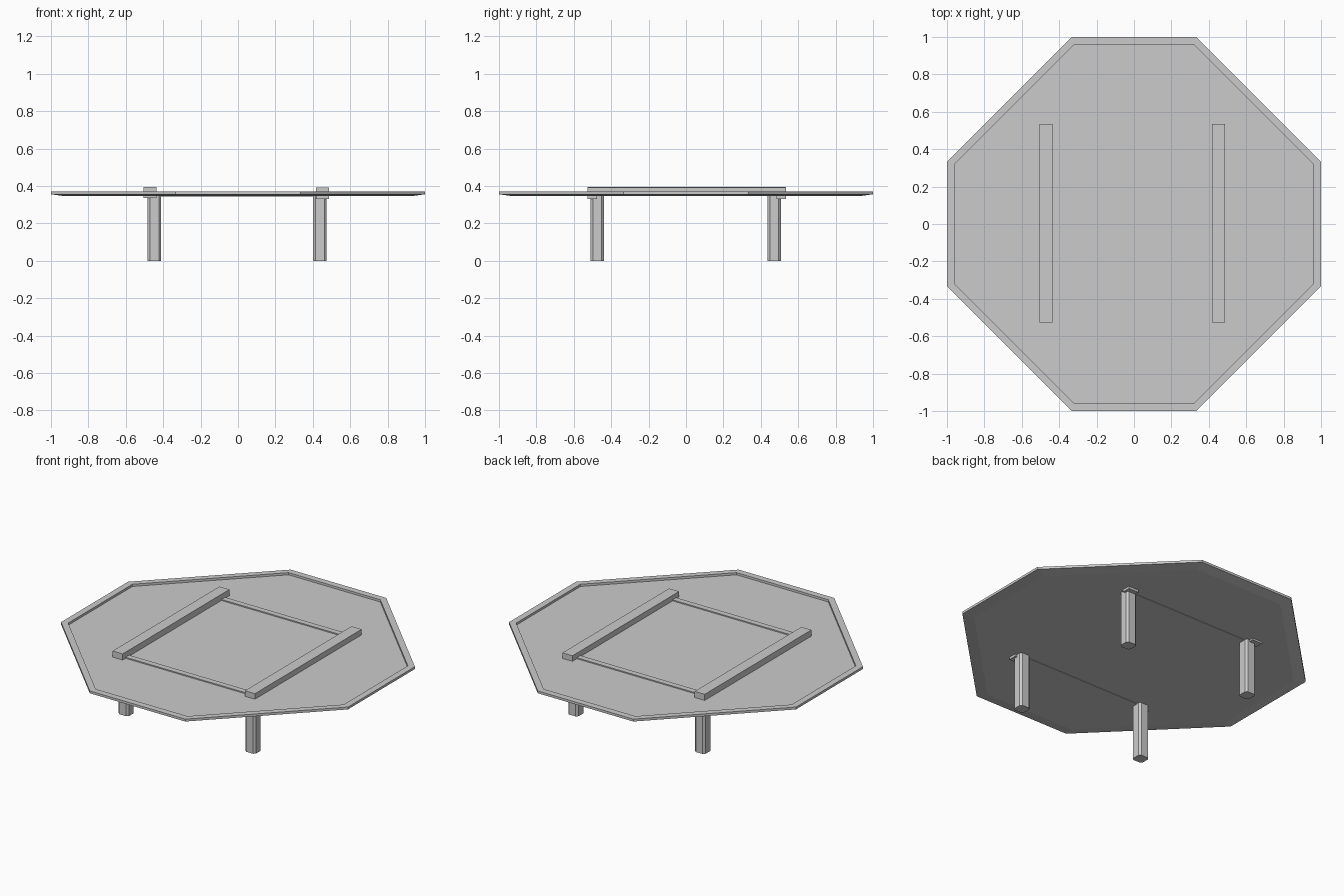
import bpy, bmesh

if "Cube" in bpy.data.objects:
    bpy.data.objects.remove(bpy.data.objects["Cube"])

# Octagon outline of half-size r, with proportional cut corners
def octagon(r, z):
    a = 0.333 * r
    return [(a, -r, z), (r, -a, z), (r, a, z), (a, r, z),
            (-a, r, z), (-r, a, z), (-r, -a, z), (-a, -r, z)]

def finish(name, bm):
    bmesh.ops.recalc_face_normals(bm, faces=bm.faces)
    me = bpy.data.meshes.new(name)
    bm.to_mesh(me)
    bm.free()
    ob = bpy.data.objects.new(name, me)
    bpy.context.collection.objects.link(ob)
    return ob

def box(name, x0, x1, y0, y1, z0, z1, chamfer=0):
    bm = bmesh.new()
    bmesh.ops.create_cube(bm, size=1)
    for v in bm.verts:
        v.co = ((x0 + x1) / 2 + v.co.x * (x1 - x0),
                (y0 + y1) / 2 + v.co.y * (y1 - y0),
                (z0 + z1) / 2 + v.co.z * (z1 - z0))
    if chamfer:
        upright = [e for e in bm.edges
                   if abs(e.verts[0].co.z - e.verts[1].co.z) > 0.1]
        bmesh.ops.bevel(bm, geom=upright, offset=chamfer, segments=1, affect='EDGES')
    return finish(name, bm)

# Tabletop: sloped underside, upright edge, flat rim and recessed panel
bm = bmesh.new()
rings = [[bm.verts.new(p) for p in octagon(r, z)] for r, z in
         [(0.93, 0.346), (1.0, 0.356), (1.0, 0.371), (0.96, 0.371), (0.96, 0.357)]]
for a, b in zip(rings, rings[1:]):
    for i in range(8):
        j = (i + 1) % 8
        bm.faces.new((a[i], a[j], b[j], b[i]))
bm.faces.new(rings[0])
bm.faces.new(rings[-1])
finish("tabletop", bm)

# Side rails on top, with short end blocks reaching through the panel
for side, x0, dz in (("left", -0.505, 0.004), ("right", 0.417, 0)):
    x1 = x0 + 0.07
    box(side + "_rail", x0, x1, -0.527, 0.535, 0.35, 0.392 + dz)
    for end, y0 in (("front", -0.527), ("back", 0.483)):
        box(f"{side}_{end}_rail_end", x0, x1, y0, y0 + 0.052, 0.331 + dz, 0.36)

# Cross bars between the rails
for end, y0 in (("front", -0.498), ("back", 0.456)):
    box(end + "_crossbar", -0.44, 0.42, y0, y0 + 0.036, 0.343, 0.364)

# Legs with chamfered corners
for side, x0 in (("left", -0.483), ("right", 0.402)):
    for end, y0 in (("front", -0.51), ("back", 0.436)):
        box(f"{side}_{end}_leg", x0, x0 + 0.072, y0, y0 + 0.071, 0, 0.352, 0.012)
